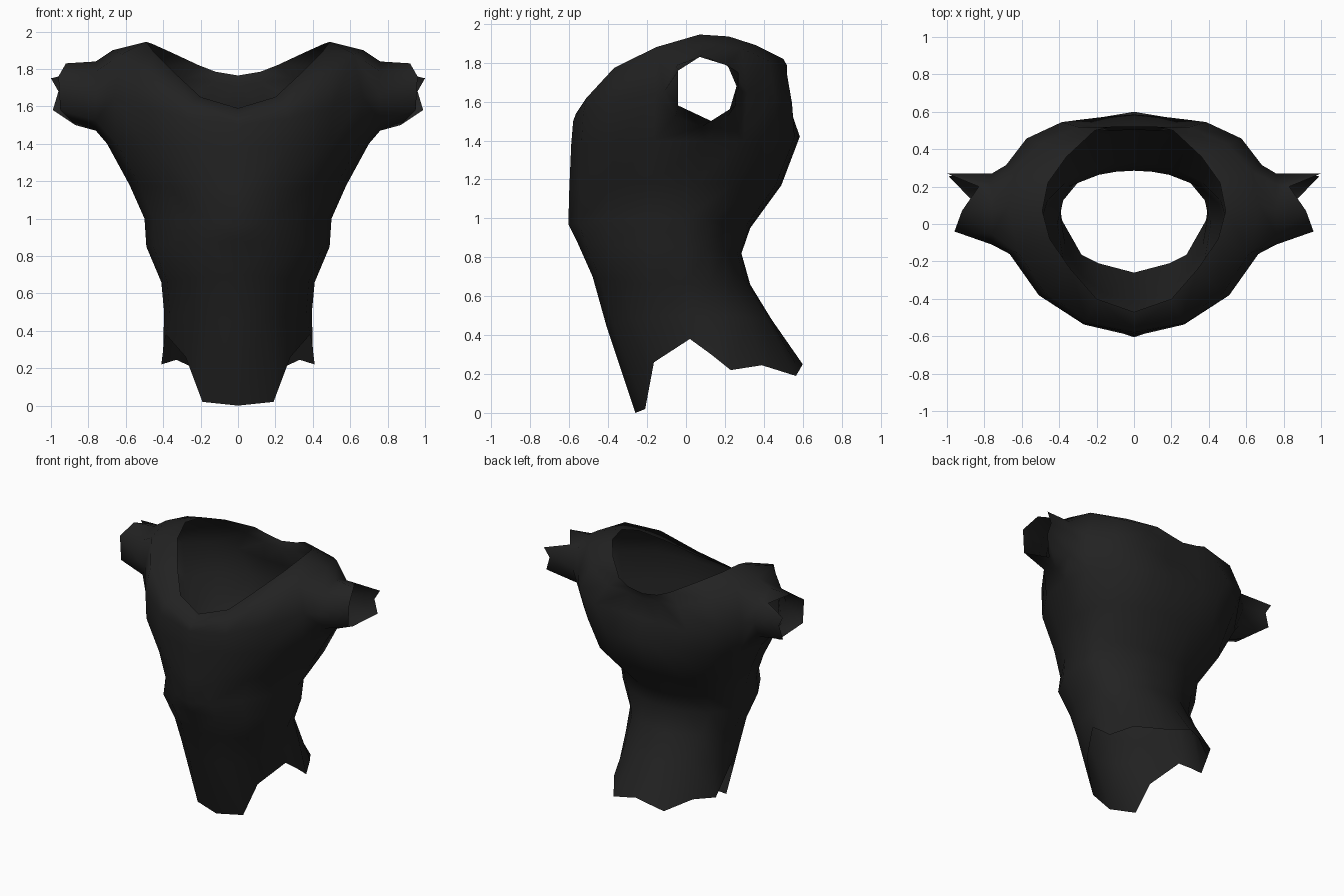
import bpy, bmesh, math

if "Cube" in bpy.data.objects:
    bpy.data.objects.remove(bpy.data.objects["Cube"])

# Single dark cloth colour
cloth = bpy.data.materials.new("dark_cloth")
cloth.diffuse_color = (0.016, 0.016, 0.016, 1)
cloth.use_nodes = True
cloth.node_tree.nodes["Principled BSDF"].inputs["Base Color"].default_value = cloth.diffuse_color

# Columns from front centre, round the side, to back centre (eighths of a half turn)
COLUMNS = (0, 1, 2, 3, 4, 5, 6, 7, 7.5, 8)

# Torso rows: half width, front y, back y, side y, z at front, side, back,
# front and back roundness (1 = elliptical, lower = squarer), spine groove depth
ROWS = [
    (.395, -.41, .44, .05, .45, .50, .48, 1, 1, 0),
    (.41, -.48, .33, .00, .70, .66, .66, 1, 1, 0),
    (.49, -.56, .285, .00, .88, .85, .82, 1, 1, 0),
    (.50, -.605, .33, .00, .97, 1.00, .95, 1.3, 1, 0),
    (.58, -.60, .49, .05, 1.15, 1.18, 1.17, 1.2, .7, 0),
    (.70, -.59, .595, .10, 1.38, 1.40, 1.42, 1, .95, .01),
    (.72, -.58, .575, .10, 1.50, 1.66, 1.58, 1, .65, .045),
    (.67, -.565, .55, .10, 1.54, 1.90, 1.72, 1, .85, .045),
]
# Open edges: hem with front and back flaps, and the scooped neckline
HEM = [(0, -.26, 0), (.19, -.21, .02), (.28, -.165, .26), (.385, .02, .38),
       (.40, .13, .30), (.41, .23, .22), (.33, .39, .245), (.21, .565, .19),
       (.10, .583, .22), (0, .60, .25)]
NECK = [(0, -.47, 1.59), (.2, -.40, 1.65), (.34, -.24, 1.78), (.45, -.08, 1.89),
        (.49, .07, 1.945), (.46, .22, 1.935), (.36, .36, 1.89), (.21, .50, 1.82),
        (.12, .52, 1.785), (0, .52, 1.765)]
# Ragged end of the sleeve
CUFF = [(.95, -.04, 1.58), (.87, .13, 1.50), (.99, .255, 1.58), (.96, .26, 1.68),
        (1.0, .27, 1.75), (.83, .20, 1.79), (.92, .07, 1.83), (.96, -.04, 1.76)]


def row_points(w, yf, yb, ys, zf, zs, zb, round_f, round_b, groove):
    pts = []
    for k in COLUMNS:
        t = math.pi * k / 8
        s, c = math.sin(t), math.cos(t)
        front = c > 0
        y_end, z_end, power = (yf, zf, round_f) if front else (yb, zb, round_b)
        x = 0 if k in (0, 8) else w * s ** (power if k < 7.5 else 1)
        y = ys + (y_end - ys) * abs(c) ** (0.5 + power / 2)
        if k > 7:
            y -= groove
        pts.append((x, y, zs + (z_end - zs) * abs(c) ** (3 if front else 2)))
    return pts


bm = bmesh.new()


def add_ring(points):
    return [bm.verts.new(p) for p in points]


# Half of the torso shell, leaving an armhole at the side
rings = [add_ring(p) for p in [HEM] + [row_points(*r) for r in ROWS] + [NECK]]
for r in range(len(rings) - 1):
    for k in range(len(COLUMNS) - 1):
        if r in (6, 7) and k in (3, 4):
            continue
        bm.faces.new((rings[r][k], rings[r][k + 1], rings[r + 1][k + 1], rings[r + 1][k]))

# Sleeve lofted from the armhole to the cuff
armhole = [rings[r][k] for r, k in
           ((6, 3), (6, 4), (6, 5), (7, 5), (8, 5), (8, 4), (8, 3), (7, 3))]
middle = add_ring([(.76, .08 + .19 * math.cos(a), 1.655 + .185 * math.sin(a))
                   for a in (math.radians(225 + 45 * i) for i in range(8))])
cuff = add_ring(CUFF)
for a, b in ((armhole, middle), (middle, cuff)):
    for i in range(8):
        j = (i + 1) % 8
        bm.faces.new((a[i], a[j], b[j], b[i]))

# Remove the unused vertex in the middle of the armhole
bmesh.ops.delete(bm, geom=[v for v in bm.verts if not v.link_faces], context='VERTS')

mesh = bpy.data.meshes.new("shirt")
bm.to_mesh(mesh)
bm.free()
mesh.materials.append(cloth)
shirt = bpy.data.objects.new("shirt", mesh)
bpy.context.collection.objects.link(shirt)

# Mirror to the other side and shade smoothly
mirror = shirt.modifiers.new("mirror", 'MIRROR')
mirror.use_clip = True
bpy.context.view_layer.objects.active = shirt
shirt.select_set(True)
bpy.ops.object.shade_smooth()
